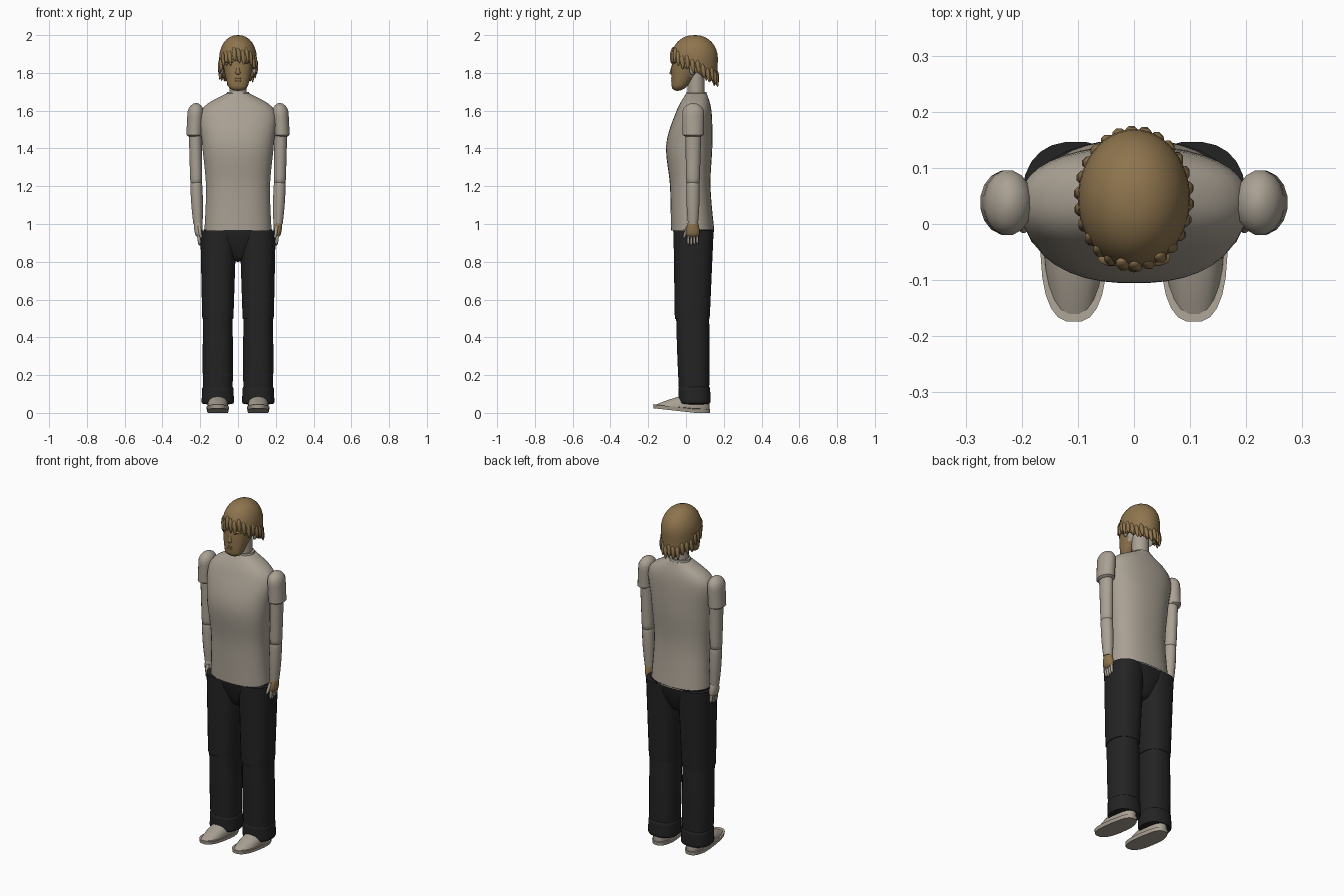
import bpy, bmesh, math
from mathutils import Vector

cube = bpy.data.objects.get("Cube")
if cube:
    bpy.data.objects.remove(cube)


def material(name, *rgb):
    mat = bpy.data.materials.new(name)
    mat.use_nodes = True
    mat.diffuse_color = (*rgb, 1)
    shader = next(node for node in mat.node_tree.nodes if node.type == 'BSDF_PRINCIPLED')
    shader.inputs["Base Color"].default_value = (*rgb, 1)
    return mat


GREY = material("warm grey", .4, .355, .295)
BROWN = material("brown", .27, .175, .075)
BLACK = material("soft black", .017, .017, .018)


def finish(name, bm, *materials):
    bmesh.ops.recalc_face_normals(bm, faces=bm.faces)
    mesh = bpy.data.meshes.new(name)
    bm.to_mesh(mesh)
    bm.free()
    for mat in materials:
        mesh.materials.append(mat)
    part = bpy.data.objects.new(name, mesh)
    bpy.context.collection.objects.link(part)
    bpy.ops.object.select_all(action='DESELECT')
    bpy.context.view_layer.objects.active = part
    part.select_set(True)
    bpy.ops.object.shade_smooth_by_angle(angle=math.radians(50))
    return part


def skin(name, materials, rings, sides=24, power=2.0, lift=None, rule=None):
    """Skin a stack of rounded rings of (centre, half width, half depth)."""
    bm = bmesh.new()
    loops = []
    for centre, width, depth in rings:
        loop = []
        for i in range(sides):
            angle = math.tau * (i + .5) / sides
            c, s = math.cos(angle), math.sin(angle)
            x = width * math.copysign(abs(c) ** (2 / power), c)
            y = depth * math.copysign(abs(s) ** (2 / power), s)
            point = Vector(centre) + Vector((x, y, 0))
            if lift:
                point.z += lift(point.y)
            loop.append(bm.verts.new(point))
        loops.append(loop)
    for low, high in zip(loops, loops[1:]):
        for i in range(sides):
            j = (i + 1) % sides
            bm.faces.new((low[i], low[j], high[j], high[i]))
    bm.faces.new(loops[0])
    bm.faces.new(loops[-1])
    if rule:
        for face in bm.faces:
            face.material_index = int(rule(face.calc_center_median()))
    return finish(name, bm, *materials)


def tube(name, mat, bottom, top, low_size, high_size, bulge=0, round_low=0, round_high=0,
         rows=12, **options):
    """Tapered limb; round_low and round_high are the rounded shares of its length."""
    bottom, top = Vector(bottom), Vector(top)
    low_size, high_size = Vector(low_size), Vector(high_size)
    rings = []
    for k in range(rows + 1):
        t = (1 - math.cos(math.pi * k / rows)) / 2
        size = low_size.lerp(high_size, t) + Vector((bulge, bulge)) * math.sin(math.pi * t)
        for distance, share in ((t, round_low), (1 - t, round_high)):
            if distance < share:
                size *= max(.1, math.sqrt(1 - (1 - distance / share) ** 2))
        rings.append((bottom.lerp(top, t), *size))
    return skin(name, mat if isinstance(mat, tuple) else (mat,), rings, **options)


def smooth_rows(rows, steps):
    """Catmull-Rom curve through a few profile rows."""
    rows = [Vector(row) for row in rows]
    rows = [rows[0], *rows, rows[-1]]
    for a, b, c, d in zip(rows, rows[1:], rows[2:], rows[3:]):
        for k in range(steps):
            t = k / steps
            yield (b + (c - a) * t / 2 + (a * 2 - b * 5 + c * 4 - d) * t ** 2 / 2
                   + (b * 3 - a - c * 3 + d) * t ** 3 / 2)
    yield rows[-1]


# Shirt profile: height, half width, front, back
profile = [(.965, .178, -.08, .15), (1.2, .17, -.085, .13), (1.42, .19, -.105, .14),
           (1.6, .196, -.05, .135), (1.69, .064, 0, .11)]
shirt_rings = [((0, (front + back) / 2, height), width, (back - front) / 2)
               for height, width, front, back in smooth_rows(profile, 6)]
skin("shirt", (GREY,), shirt_rings, sides=36, power=2.3)
tube("collar", GREY, (0, .055, 1.67), (0, .055, 1.7), (.067, .06), (.058, .052))
tube("neck", GREY, (0, .053, 1.66), (0, .053, 1.84), (.046, .045), (.048, .046))

# Head: brown face, grey behind the jaw
tube("head", (BROWN, GREY), (0, -.045, 1.705), (0, .035, 1.9), (.045, .03), (.088, .105),
     bulge=.005, round_low=.1, sides=32, power=2.3, rule=lambda centre: centre.y > .03)

# Facial features
tube("nose", BROWN, (0, -.07, 1.79), (0, -.065, 1.85), (.017, .02), (.006, .008),
     round_low=.2, sides=10)
for name, height in (("upper_lip", 1.77), ("lower_lip", 1.757)):
    tube(name, BROWN, (0, -.07, height - .006), (0, -.07, height + .006), (.022, .01), (.022, .01),
         round_low=.5, round_high=.5, rows=6, sides=12)

# Hair cap, with a hem that drops from the fringe to the nape
HAIRLINE = 1.875


def hem(angle):
    return 1.81 - .06 * math.sin(angle)


def hair_point(angle, radius, height):
    return Vector((.1 * radius * math.cos(angle), .045 + .124 * radius * math.sin(angle), height))


bm = bmesh.new()
COLUMNS, CAP, SKIRT = 48, 8, 4
crown = bm.verts.new((0, .05, 2))
rows = []
for k in range(1, CAP + SKIRT + 1):
    row = []
    for i in range(COLUMNS):
        angle = math.tau * i / COLUMNS
        if k <= CAP:
            slope = k / CAP * math.pi / 2
            radius = math.sin(slope) ** .9
            height = HAIRLINE + (2 - HAIRLINE) * math.cos(slope)
        else:
            t = (k - CAP) / SKIRT
            jag = .012 if i % 3 == 0 else 0
            radius = 1 - .05 * t
            height = HAIRLINE + (hem(angle) - jag - HAIRLINE) * t
        row.append(bm.verts.new(hair_point(angle, radius, height)))
    rows.append(row)
for i in range(COLUMNS):
    j = (i + 1) % COLUMNS
    bm.faces.new((crown, rows[0][i], rows[0][j]))
    for high, low in zip(rows, rows[1:]):
        bm.faces.new((high[i], low[i], low[j], high[j]))
hair = finish("hair_cap", bm, BROWN)
thickness = hair.modifiers.new("thickness", 'SOLIDIFY')
thickness.thickness = .012

# Hair locks: tapering strands around the hem
LOCKS = 26
for i in range(LOCKS):
    angle = math.tau * (i + .5) / LOCKS
    tip = hem(angle) - .01 - .008 * (i % 3)
    tube(f"hair_lock_{i}", BROWN, hair_point(angle + .08, 1, tip),
         hair_point(angle, .92, tip + .08), (.005, .005), (.013, .013),
         bulge=.003, round_low=.2, round_high=.4, rows=6, sides=8)

# Trouser seat, tapering to the crotch
tube("trouser_seat", BLACK, (0, .04, .8), (0, .04, .972), (.045, .05), (.185, .11),
     bulge=.01, round_low=.1, sides=32, power=2.3)


def toe_lift(y):
    return .11 * max(0, .05 - y)


def build_arm(side, hand_colour, tag):
    def piece(name, mat, bottom, top, *sizes, **options):
        (x, y, z), (u, v, w) = bottom, top
        tube(f"{tag}_{name}", mat, (side * x, y, z), (side * u, v, w), *sizes, **options)

    # Sleeve and arm
    piece("sleeve", GREY, (.231, .038, 1.46), (.222, .038, 1.64), (.044, .057), (.044, .06),
          round_low=.05, round_high=.3, sides=16)
    piece("upper_arm", GREY, (.221, .037, 1.2), (.226, .038, 1.48), (.032, .036), (.035, .043),
          round_low=.1, sides=16)
    piece("forearm", GREY, (.212, .037, 1), (.222, .037, 1.24), (.025, .027), (.031, .035),
          bulge=.004, round_high=.1, sides=16)
    # Hand
    piece("palm", hand_colour, (.207, .035, .93), (.212, .037, 1.015), (.016, .036), (.02, .024),
          bulge=.005, round_low=.2, sides=14)
    for k in range(4):
        y = .012 + .016 * k
        drop = .885 + .005 * abs(k - 1)
        piece(f"finger_{k}", GREY, (.203, y, drop), (.209, y, .95), (.008, .007), (.01, .008),
              round_low=.2, rows=6, sides=8)
    piece("thumb", GREY, (.196, -.012, .925), (.205, .01, .99), (.008, .008), (.01, .01),
          round_low=.2, rows=6, sides=8)


def build_leg(side, tag):
    x = side * .107
    # Trouser leg with knee fold and turned cuff
    tube(f"{tag}_thigh", BLACK, (x, .033, .49), (side * .104, .04, .966), (.083, .093), (.096, .107),
         round_low=.02, power=2.4)
    tube(f"{tag}_shin", BLACK, (x, .043, .1), (x, .035, .52), (.079, .08), (.078, .088),
         bulge=.002, power=2.4)
    tube(f"{tag}_cuff", BLACK, (x, .046, .042), (x, .043, .145), (.087, .085), (.083, .085),
         round_low=.1, round_high=.1, power=2.3)
    # Shoe and sole
    tube(f"{tag}_sole", GREY, (x, -.023, 0), (x, -.023, .02), (.056, .15), (.06, .152),
         rows=2, power=2.6, lift=toe_lift)
    tube(f"{tag}_shoe", GREY, (x, -.02, .018), (x, .04, .08), (.054, .145), (.04, .07),
         bulge=.006, power=2.3, lift=toe_lift)


for side, hand_colour, tag in ((1, BROWN, "left"), (-1, GREY, "right")):
    build_arm(side, hand_colour, tag)
    build_leg(side, tag)
    tube(f"{tag}_brow", BROWN, (side * .04, -.06, 1.85), (side * .04, -.06, 1.864),
         (.025, .015), (.025, .015), round_low=.5, round_high=.5, rows=6, sides=12)
    tube(f"{tag}_ear", GREY, (side * .085, .035, 1.79), (side * .09, .04, 1.85),
         (.009, .018), (.01, .02), round_low=.4, round_high=.4, sides=12)
